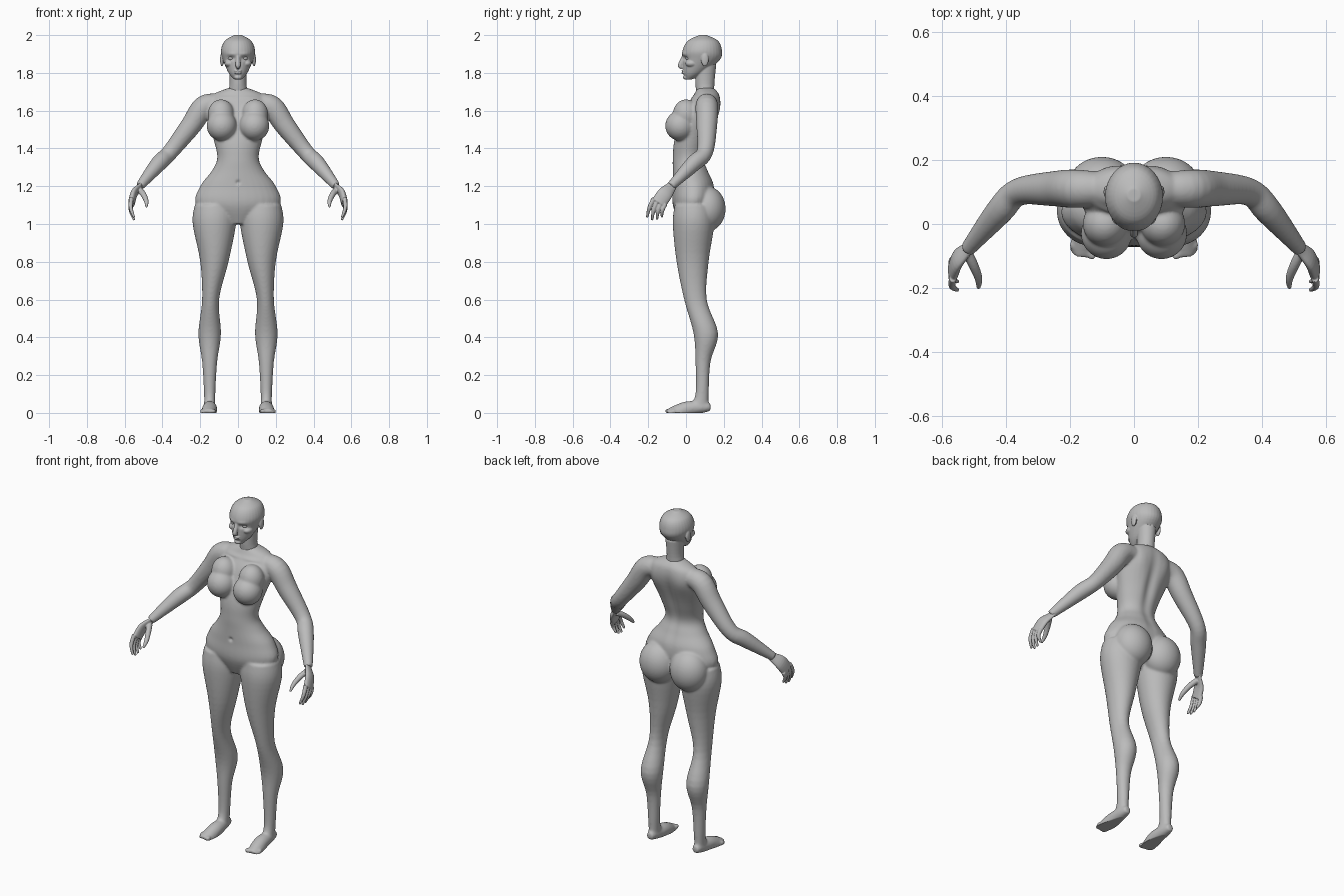
import bpy, bmesh, math
from mathutils import Vector, Matrix

if "Cube" in bpy.data.objects:
    bpy.data.objects.remove(bpy.data.objects["Cube"])

clay = bpy.data.materials.new("clay_grey")
clay.use_nodes = True
GREY = (.5, .5, .5, 1)
clay.diffuse_color = GREY
clay.node_tree.nodes["Principled BSDF"].inputs["Base Color"].default_value = GREY


def spline(rows, steps=5):
    """Catmull-Rom interpolation between section rows."""
    points = [Vector(row) for row in rows]
    last = len(points) - 1
    result = []
    for i in range(last):
        before, start = points[max(i - 1, 0)], points[i]
        end, after = points[i + 1], points[min(i + 2, last)]
        leave, arrive = (end - before) / 2, (after - start) / 2
        for k in range(steps):
            t = k / steps
            blend = t * t * (3 - 2 * t)
            result.append(start.lerp(end, blend) + leave * t * (1 - t) ** 2
                          - arrive * t * t * (1 - t))
    return result + [points[-1]]


def skin(bm, rings, sides=32):
    """Closed surface through elliptical rings of (centre, axis, axis)."""
    angles = [math.tau * i / sides for i in range(sides)]
    loops = [[bm.verts.new(centre + u * math.cos(a) + v * math.sin(a)) for a in angles]
             for centre, u, v in rings]
    for low, high in zip(loops, loops[1:]):
        for i in range(sides):
            bm.faces.new((low[i - 1], low[i], high[i], high[i - 1]))
    bm.faces.new(loops[0][::-1])
    bm.faces.new(loops[-1])


def column(bm, rows):
    """Upright form from rows of z, left edge, right edge, front, back."""
    rings = []
    for z, left, right, front, back in spline(rows):
        centre = Vector((left + right, front + back, z * 2)) / 2
        rings.append((centre, Vector(((right - left) / 2, 0, 0)),
                      Vector((0, (back - front) / 2, 0))))
    skin(bm, rings)


def centred_column(bm, rows):
    """Upright form on the middle plane from rows of z, half width, front, back."""
    column(bm, [(z, -half, half, front, back) for z, half, front, back in rows])


def tube(bm, rows, wide=(1, 0, 0), flatness=1):
    """Limb along a path from rows of x, y, z, radius."""
    path = spline(rows)
    last = len(path) - 1
    rings = []
    for i, point in enumerate(path):
        tangent = (path[min(i + 1, last)] - path[max(i - 1, 0)]).to_3d().normalized()
        side = Vector(wide)
        side = (side - tangent * side.dot(tangent)).normalized()
        radius = point[3]
        rings.append((point.to_3d(), side * radius, tangent.cross(side) * radius * flatness))
    skin(bm, rings)


def ball(bm, centre, radii):
    matrix = Matrix.Translation(centre) @ Matrix.Diagonal((*radii, 1))
    bmesh.ops.create_uvsphere(bm, u_segments=32, v_segments=20, radius=1, matrix=matrix)


def mirror(bm):
    """Copy everything built so far to the other side."""
    copy = bmesh.ops.duplicate(bm, geom=bm.verts[:] + bm.edges[:] + bm.faces[:])["geom"]
    for item in copy:
        if isinstance(item, bmesh.types.BMVert):
            item.co.x *= -1
    bmesh.ops.reverse_faces(bm, faces=[f for f in copy if isinstance(f, bmesh.types.BMFace)])


def finish(name, bm, voxel, smoothing, pushes=()):
    """Fuse the forms, relax the joins, then sculpt with soft pushes along y."""
    mesh = bpy.data.meshes.new(name)
    bm.to_mesh(mesh)
    bm.free()
    obj = bpy.data.objects.new(name, mesh)
    bpy.context.collection.objects.link(obj)
    fuse = obj.modifiers.new("fuse", 'REMESH')
    fuse.mode = 'VOXEL'
    fuse.voxel_size = voxel
    relax = obj.modifiers.new("relax", 'SMOOTH')
    relax.iterations = smoothing
    graph = bpy.context.evaluated_depsgraph_get()
    obj.data = bpy.data.meshes.new_from_object(obj.evaluated_get(graph))
    obj.modifiers.clear()
    for vert in obj.data.vertices:
        x, y, z = vert.co
        for centre, radii, amount in pushes:
            distance = sum(((p - c) / r) ** 2 for p, c, r in zip((abs(x), y, z), centre, radii))
            vert.co.y += amount * math.exp(-distance)
        vert.co.z = max(z, 0)
    obj.data.materials.clear()
    obj.data.materials.append(clay)
    obj.data.shade_smooth()


# Legs
body = bmesh.new()
column(body, [
    (1.1, .01, .23, -.06, .14), (1, .01, .24, -.07, .15), (.8, .05, .2, -.05, .12),
    (.6, .1, .19, -.01, .11), (.42, .09, .21, .04, .17), (.27, .11, .19, .05, .13),
    (.1, .12, .18, .05, .12), (.04, .12, .18, .02, .12)])
# Feet, flattened later by the floor
tube(body, [(.15, .13, .03, .02), (.15, .09, .03, .03), (.15, 0, .02, .04), (.16, -.09, -.02, .04)])
# Toes, shrinking outwards
for i in range(5):
    size = .013 - i * .001
    ball(body, centre=(.13 + i * .016, -.095 + i * .007, .01), radii=(size, size * 1.5, size))
# Buttocks
ball(body, centre=(.1, .11, 1.08), radii=(.11, .1, .12))
# Breasts, full below and sloping above
ball(body, centre=(.086, -.03, 1.52), radii=(.08, .08, .08))
ball(body, centre=(.09, 0, 1.58), radii=(.07, .07, .08))
# Arms
tube(body, [(.1, .11, 1.64, .05), (.18, .11, 1.62, .06), (.25, .11, 1.52, .055),
            (.36, .1, 1.38, .043), (.42, .04, 1.32, .043), (.52, -.08, 1.2, .024)], wide=(0, 1, 0))
mirror(body)
# Torso
centred_column(body, [
    (1, .06, -.03, .06), (1.1, .22, -.07, .14), (1.2, .2, -.07, .15), (1.28, .14, -.07, .12),
    (1.35, .11, -.07, .1), (1.45, .13, -.06, .13), (1.6, .17, -.01, .18),
    (1.68, .14, .04, .18), (1.72, .05, .06, .15)])
spine = ((0, .15, 1.45), (.03, .08, .2), -.016)
shoulder_blades = ((.09, .18, 1.58), (.04, .04, .08), .008)
navel = ((0, -.07, 1.22), (.01, .02, .01), .01)
collarbones = ((.08, .03, 1.67), (.07, .03, .01), -.006)
finish("body", body, voxel=.006, smoothing=12,
       pushes=[spine, shoulder_blades, navel, collarbones])

# Ears and cheekbones
head = bmesh.new()
ball(head, centre=(.085, .1, 1.87), radii=(.01, .02, .036))
ball(head, centre=(.046, .03, 1.85), radii=(.026, .034, .02))
mirror(head)
# Skull and face
centred_column(head, [
    (1.765, .02, 0, .03), (1.8, .05, -.014, .1), (1.87, .08, -.017, .18),
    (1.92, .09, -.018, .19), (1.97, .07, .01, .17), (2, .02, .07, .11)])
# Neck
centred_column(head, [(1.66, .06, .06, .15), (1.74, .045, .05, .15), (1.84, .05, .05, .16)])
# Nose, lips and chin
tube(head, [(0, -.01, 1.89, .01), (0, -.03, 1.84, .013), (0, -.02, 1.83, .01)])
for height in (1.8, 1.811):
    ball(head, centre=(0, -.014, height), radii=(.02, .01, .006))
ball(head, centre=(0, 0, 1.776), radii=(.02, .016, .012))
eye_sockets = ((.036, -.01, 1.877), (.02, .03, .011), .012)
brow = ((.036, -.01, 1.9), (.03, .03, .01), -.004)
finish("head_and_neck", head, voxel=.0034, smoothing=4, pushes=[eye_sockets, brow])

# Eyeballs
eyes = bmesh.new()
ball(eyes, centre=(.036, .016, 1.877), radii=(.017, .018, .012))
mirror(eyes)
finish("eyes", eyes, voxel=.002, smoothing=2)

# Palms
hands = bmesh.new()
tube(hands, [(.5, -.06, 1.22, .022), (.52, -.08, 1.195, .028), (.55, -.11, 1.16, .04),
             (.564, -.145, 1.11, .04)], wide=(0, -.8, .6), flatness=.45)
# Fingers, fanned from the first to the little one
for i in range(4):
    knuckle = Vector((.565, -.17 + i * .02, 1.136 - i * .01))
    tip = Vector((.55, -.206 + i * .026, 1.015 + .014 * abs(i - 1.4)))
    middle = knuckle.lerp(tip, .5) + Vector((.01, -.006, 0))
    tube(hands, [(*knuckle, .012), (*middle, .0105), (*tip, .006)])
# Thumbs
tube(hands, [(.52, -.09, 1.18, .016), (.5, -.13, 1.155, .015), (.485, -.17, 1.12, .012),
             (.485, -.2, 1.09, .006)])
mirror(hands)
finish("hands", hands, voxel=.003, smoothing=4)
